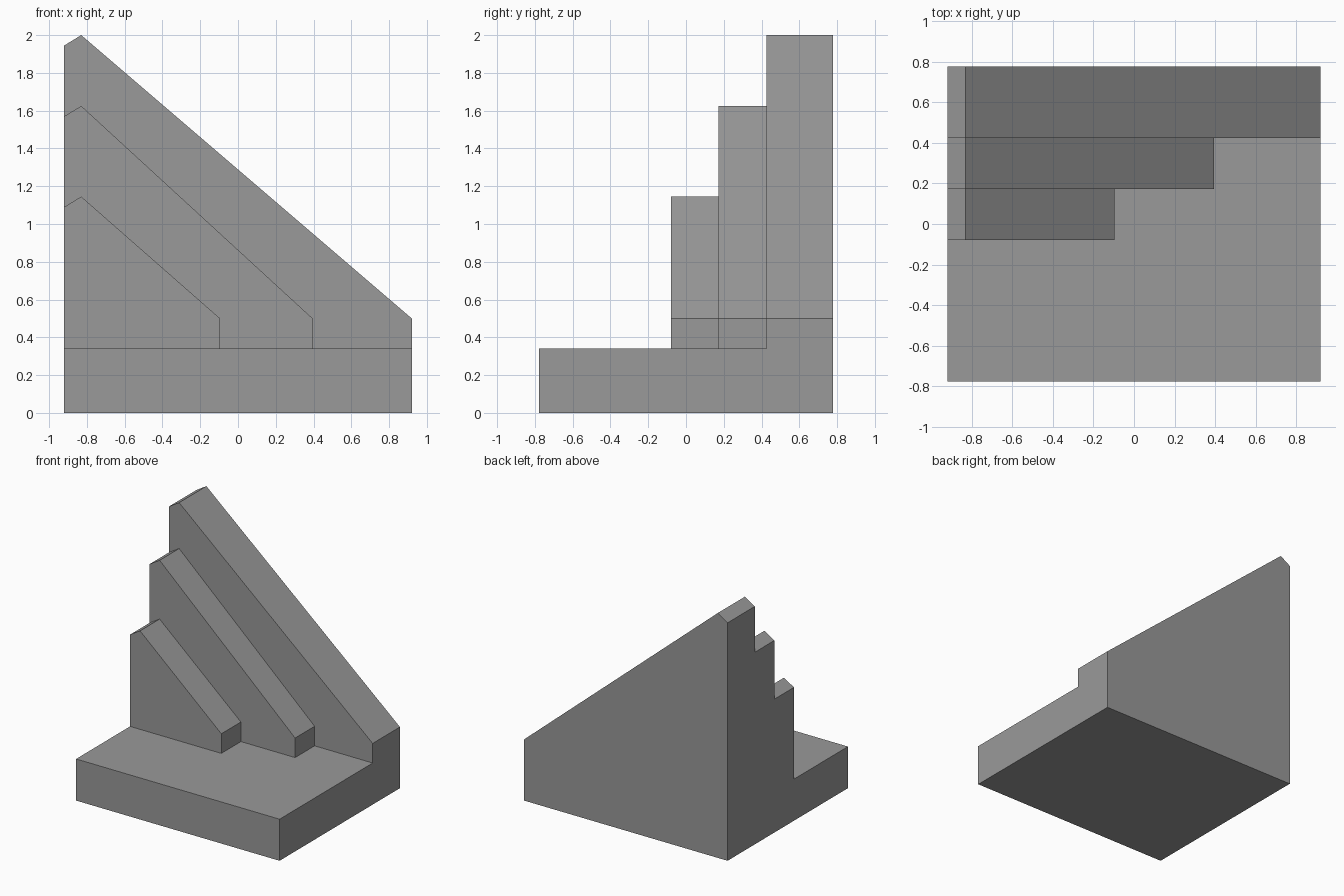
import bpy
import bmesh

cube = bpy.data.objects.get("Cube")
if cube:
    bpy.data.objects.remove(cube, do_unlink=True)

# One plain grey for the whole model
grey = bpy.data.materials.new("plain grey")
grey.use_nodes = True
colour = (0.32, 0.32, 0.32, 1)
grey.diffuse_color = colour
grey.node_tree.nodes["Principled BSDF"].inputs["Base Color"].default_value = colour

LEFT, RIGHT, PEAK_X = -0.92, 0.92, -0.83
FRONT, BACK = -0.777, 0.777
BASE_TOP, TOE_TOP = 0.34, 0.50


def extrude_profile(name, profile, y_front, y_back):
    """Extrude an x-z outline along y into a flat-sided solid."""
    bm = bmesh.new()
    face = bm.faces.new([bm.verts.new((x, y_front, z)) for x, z in profile])
    moved = bmesh.ops.extrude_face_region(bm, geom=[face])["geom"]
    verts = [v for v in moved if isinstance(v, bmesh.types.BMVert)]
    bmesh.ops.translate(bm, verts=verts, vec=(0, y_back - y_front, 0))
    bmesh.ops.recalc_face_normals(bm, faces=bm.faces)
    mesh = bpy.data.meshes.new(name)
    bm.to_mesh(mesh)
    bm.free()
    mesh.materials.append(grey)
    obj = bpy.data.objects.new(name, mesh)
    bpy.context.collection.objects.link(obj)
    return obj


def sloped_wall(name, toe_x, peak_z, bottom, y_front, y_back):
    """Wall with a short bevel at its tall end and a long slope to its toe."""
    outline = [(LEFT, bottom), (toe_x, bottom), (toe_x, TOE_TOP),
               (PEAK_X, peak_z), (LEFT, peak_z - 0.055)]
    return extrude_profile(name, outline, y_front, y_back)


# Base slab in front of the back wall
extrude_profile("base", [(LEFT, 0), (RIGHT, 0), (RIGHT, BASE_TOP), (LEFT, BASE_TOP)],
                FRONT, 0.425)

# Three stepped walls, tallest at the back and reaching the ground
sloped_wall("back_wall", RIGHT, 2.0, 0, 0.425, BACK)
sloped_wall("middle_wall", 0.395, 1.625, BASE_TOP, 0.173, 0.425)
sloped_wall("front_wall", -0.095, 1.145, BASE_TOP, -0.08, 0.173)
